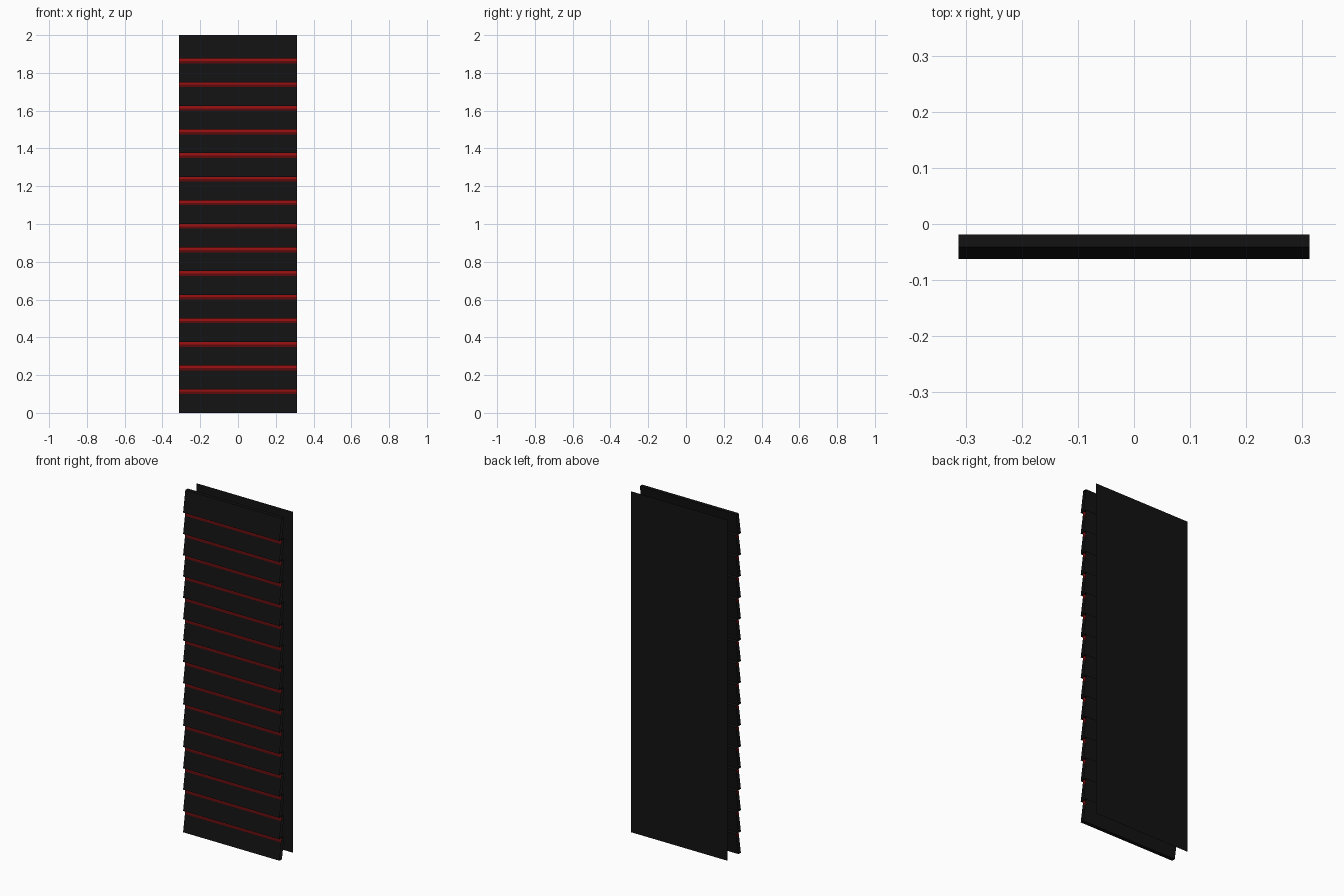
import bpy

if "Cube" in bpy.data.objects:
    bpy.data.objects.remove(bpy.data.objects["Cube"])

W = 0.313        # half width
D = 0.062        # half depth
COUNT = 16
PITCH = 2.0 / COUNT
STRIP = 0.025    # height of the red band under each lip


def material(name, color):
    m = bpy.data.materials.new(name)
    m.diffuse_color = (*color, 1)
    m.use_nodes = True
    m.node_tree.nodes["Principled BSDF"].inputs["Base Color"].default_value = m.diffuse_color
    return m


black = material("black", (0.006, 0.006, 0.006))
dark_red = material("dark_red", (0.10, 0.003, 0.003))
red = material("red", (0.30, 0.005, 0.005))


def sheet(name, profile, slots, closed=True):
    """Sweep a (y, z) profile along x, open at both ends."""
    n = len(profile)
    verts = [(x, y, z) for y, z in profile for x in (-W, W)]
    faces = []
    for i in range(n if closed else n - 1):
        a, b = 2 * i, 2 * ((i + 1) % n)
        faces.append((a, a + 1, b + 1, b))
    mesh = bpy.data.meshes.new(name)
    mesh.from_pydata(verts, [], faces)
    for m in (black, dark_red, red):
        mesh.materials.append(m)
    for poly, slot in zip(mesh.polygons, slots):
        poly.material_index = slot
    obj = bpy.data.objects.new(name, mesh)
    bpy.context.collection.objects.link(obj)
    return obj


# Slanted slats, each a hollow parallelogram with a red band at its upper front
LEAN, THICK = 0.021, 0.022


def front_y(t):
    return -D + LEAN * t


for k in range(COUNT):
    z0 = k * PITCH
    t1 = 1 - STRIP / PITCH
    t2 = 1 - 0.5 * STRIP / PITCH
    profile = [(front_y(t), z0 + PITCH * t) for t in (0, t1, t2, 1)]
    profile += [(front_y(1) + THICK, z0 + PITCH), (front_y(0) + THICK, z0)]
    lit = k < COUNT - 1
    sheet(f"slat_{k + 1:02d}", profile, (0, 1, 2, 0, 0, 0) if lit else (0,) * 6)

# Thin flat backing panel standing behind the slats
sheet("back_panel", [(D, 2.0), (D, 0.0)], (0,), closed=False)
